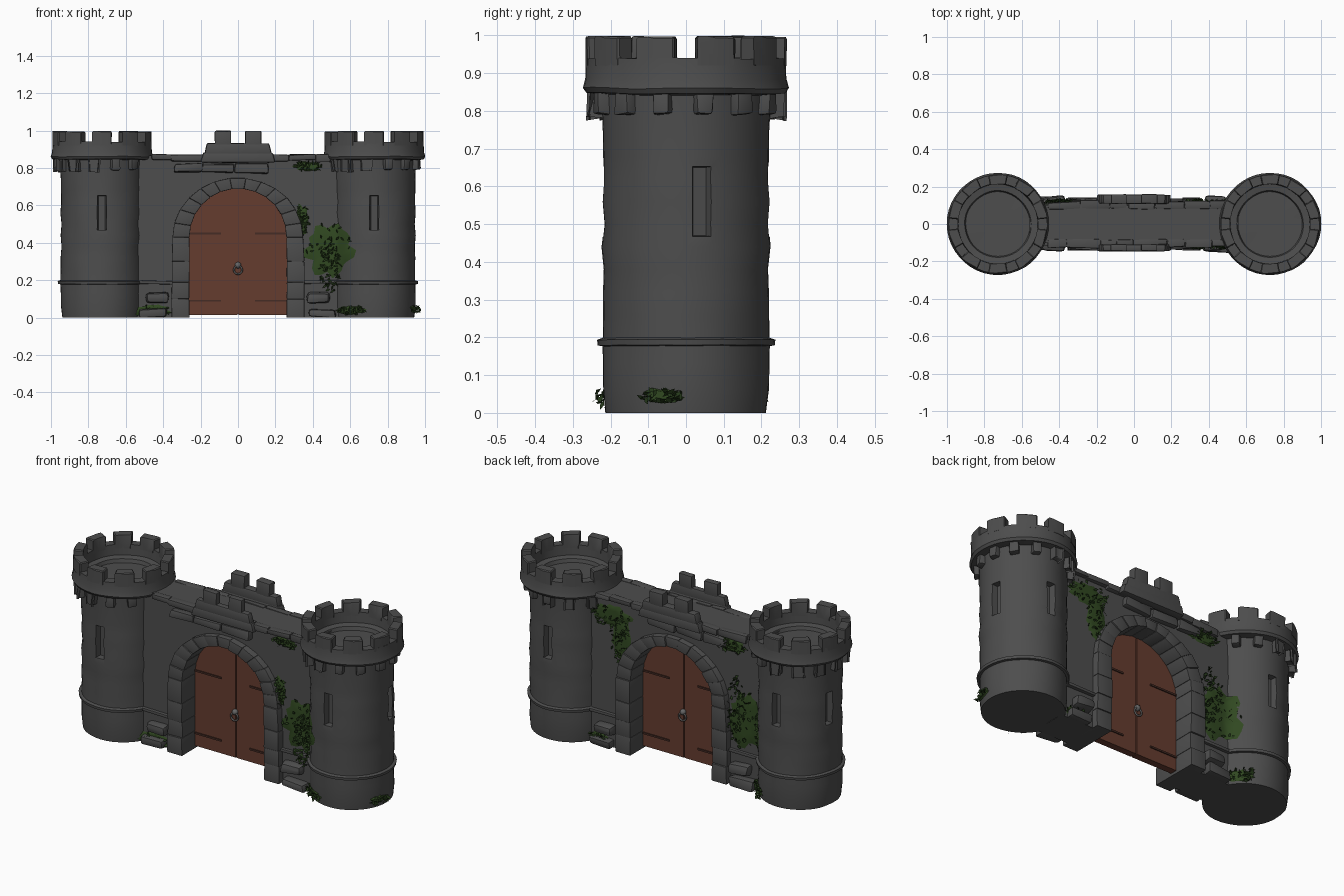
import bpy, bmesh, math, random
from mathutils import Vector, Matrix, noise

random.seed(4)
if "Cube" in bpy.data.objects:
    bpy.data.objects.remove(bpy.data.objects["Cube"])

TOWER_X, TOWER_R, WALL_Y, SPRING = 0.7275, 0.22, 0.1, 0.43


def material(name, color):
    m = bpy.data.materials.new(name)
    m.use_nodes = True
    m.diffuse_color = (*color, 1)
    m.node_tree.nodes["Principled BSDF"].inputs["Base Color"].default_value = (*color, 1)
    return m


STONE = material("grey stone", (0.075, 0.075, 0.075))
WOOD = material("brown wood", (0.13, 0.045, 0.028))
STRAP = material("dark hinge", (0.06, 0.025, 0.018))
IRON = material("grey iron", (0.13, 0.13, 0.13))
MOSS = material("moss green", (0.03, 0.065, 0.015))
LEAF = material("dark leaf", (0.018, 0.04, 0.01))


def finish(name, bm, mats, rough=0.0, angle=35):
    for v in bm.verts:
        v.co += noise.noise_vector(v.co * 7) * rough
        if v.co.z < 0.002:
            v.co.z = 0
    me = bpy.data.meshes.new(name)
    bm.to_mesh(me)
    bm.free()
    for m in mats:
        me.materials.append(m)
    ob = bpy.data.objects.new(name, me)
    bpy.context.collection.objects.link(ob)
    bpy.ops.object.select_all(action="DESELECT")
    ob.select_set(True)
    bpy.context.view_layer.objects.active = ob
    if angle:
        bpy.ops.object.shade_smooth_by_angle(angle=math.radians(angle))
    return ob


def block(bm, lo, hi, bevel=0.008, matrix=Matrix(), taper=1.0, jitter=0.0):
    """Bevelled box between two corners; taper narrows its top in x."""
    lo, hi = Vector(lo), Vector(hi)
    verts = bmesh.ops.create_cube(bm, size=1)["verts"]
    for v in verts:
        k = taper if v.co.z > 0 else 1
        p = (lo + hi) / 2 + Vector((v.co.x * k, v.co.y, v.co.z)) * (hi - lo)
        v.co = matrix @ (p + Vector([random.uniform(-jitter, jitter) for _ in range(3)]))
    if bevel:
        edges = {e for v in verts for e in v.link_edges}
        bmesh.ops.bevel(bm, geom=list(edges), offset=bevel, segments=2, affect="EDGES", profile=0.6)


def prism(bm, outline, y0, y1, bevel=0.0):
    """Extrude an (x, z) outline along y."""
    front = bm.faces.new([bm.verts.new((x, y0, z)) for x, z in outline])
    new = bmesh.ops.extrude_face_region(bm, geom=[front])["geom"]
    back = [g for g in new if isinstance(g, bmesh.types.BMVert)]
    for v in back:
        v.co.y = y1
    verts = list(front.verts) + back
    bmesh.ops.recalc_face_normals(bm, faces=list({f for v in verts for f in v.link_faces}))
    if bevel:
        edges = {e for v in verts for e in v.link_edges}
        bmesh.ops.bevel(bm, geom=list(edges), offset=bevel, segments=2, affect="EDGES", profile=0.6)


def arc(rx, rz, steps, start=0, end=math.pi):
    angles = [start + (end - start) * i / steps for i in range(steps + 1)]
    return [(rx * math.cos(a), SPRING + rz * math.sin(a)) for a in angles]


# Round towers
def tower(name, side):
    body = [(TOWER_R + 0.003 * math.sin(9 * i), 0.26 + 0.06 * i) for i in range(9)]
    profile = [(0, 0), (0.213, 0), (0.22, 0.06), (0.22, 0.13), (0.22, 0.178), (0.233, 0.18),
               (0.235, 0.195), (0.22, 0.2)] + body + [
               (0.225, 0.842), (0.264, 0.846), (0.273, 0.86), (0.266, 0.885), (0.264, 0.94),
               (0.215, 0.94), (0.212, 0.88), (0.178, 0.875), (0.172, 0.855), (0, 0.855)]
    bm = bmesh.new()
    pts = [bm.verts.new((r, 0, z)) for r, z in profile]
    edges = [bm.edges.new(p) for p in zip(pts, pts[1:])]
    bmesh.ops.spin(bm, geom=pts + edges, cent=(0, 0, 0), axis=(0, 0, 1),
                   angle=2 * math.pi, steps=44)
    bmesh.ops.remove_doubles(bm, verts=bm.verts, dist=0.0005)
    bmesh.ops.recalc_face_normals(bm, faces=bm.faces)
    ob = finish(name, bm, [STONE], 0.004, 0)
    ob.location.x = side * TOWER_X

    # Slit windows, cut with tapering boxes
    cb = bmesh.new()
    for turn in (-90, 90, 11 if side > 0 else 169):
        spin = Matrix.Rotation(math.radians(turn), 4, "Z") @ Matrix.Translation((0.215, 0, 0.56))
        for v in bmesh.ops.create_cube(cb, size=1)["verts"]:
            k = 1.25 if v.co.x > 0 else 0.7
            v.co = spin @ Vector((v.co.x * 0.06, v.co.y * k * 0.05, v.co.z * (0.17 + k * 0.015)))
    cutter = finish(name + "_window_cutter", cb, [STONE], 0, 0)
    cutter.location = ob.location
    mod = ob.modifiers.new("windows", "BOOLEAN")
    mod.operation, mod.object, mod.solver = "DIFFERENCE", cutter, "EXACT"
    bpy.context.view_layer.objects.active = ob
    bpy.context.view_layer.update()
    bpy.ops.object.modifier_apply(modifier=mod.name)
    bpy.data.objects.remove(cutter)
    ob.select_set(True)
    bpy.ops.object.shade_smooth_by_angle(angle=math.radians(35))

    # Battlements and corbels around the crown
    centre = Matrix.Translation((side * TOWER_X, 0, 0))
    bm = bmesh.new()
    for i in range(10):
        m = centre @ Matrix.Rotation(math.radians(36 * i - 90), 4, "Z")
        outline = [(r, a) for r, s in ((0.213, 1), (0.266, -1)) for a in (-0.2 * s, 0, 0.2 * s)]
        rings = [[bm.verts.new(m @ Vector((r * math.cos(a), r * math.sin(a), z)))
                  for r, a in outline] for z in (0.92, 0.998 - 0.004 * random.random())]
        fs = [bm.faces.new(rings[0]), bm.faces.new(rings[1])]
        fs += [bm.faces.new((rings[0][j], rings[0][j - 1], rings[1][j - 1], rings[1][j]))
               for j in range(6)]
        bmesh.ops.recalc_face_normals(bm, faces=fs)
        bmesh.ops.bevel(bm, geom=list(rings[1][0].link_edges) + list(rings[1][3].link_edges),
                        offset=0.005, segments=1, affect="EDGES")
    finish(name + "_merlons", bm, [STONE], 0.002)
    bm = bmesh.new()
    for i in range(13):
        m = centre @ Matrix.Rotation(math.tau * i / 13 + 0.2, 4, "Z")
        block(bm, (0.2, -0.024, 0.79), (0.252, 0.024, 0.855), 0.01, m, jitter=0.005)
    finish(name + "_corbels", bm, [STONE])


tower("left_tower", 1)
tower("right_tower", -1)

# Curtain wall with an arched opening
bm = bmesh.new()
opening = [(0.29, 0)] + arc(0.29, 0.28, 20) + [(-0.29, 0)]
prism(bm, [(0.56, 0)] + opening + [(-0.56, 0), (-0.56, 0.868), (0.56, 0.868)], -WALL_Y, WALL_Y)
finish("curtain_wall", bm, [STONE])

# Gate arch stones on the legs and round the top
inner = [(0.26, z) for z in (0, 0.1, 0.19, 0.3)] + arc(0.26, 0.26, 13)
outer = [(0.355, z) for z in (0, 0.1, 0.19, 0.3)] + arc(0.35, 0.318, 13)
inner += [(-x, z) for x, z in inner[3::-1]]
outer += [(-x, z) for x, z in outer[3::-1]]
bm = bmesh.new()
for i in range(len(inner) - 1):
    d = random.uniform(0.132, 0.142)
    prism(bm, [inner[i], outer[i], outer[i + 1], inner[i + 1]], -d, d, 0.005)
finish("gate_arch", bm, [STONE], 0.003)

# Ledge and footing where the wall meets the towers
bm = bmesh.new()
for sx in (-1, 1):
    for sy in (-1, 1):
        xs, ys = sorted((sx * 0.34, sx * 0.54)), sorted((sy * 0.08, sy * 0.118))
        block(bm, (xs[0], ys[0], 0.18), (xs[1], ys[1], 0.198), 0.006)
        ys = sorted((sy * 0.08, sy * 0.145))
        block(bm, (sx * 0.43 - 0.06, ys[0], 0.075), (sx * 0.43 + 0.06, ys[1], 0.135), 0.02, jitter=0.01)
        block(bm, (sx * 0.45 - 0.07, ys[0], 0), (sx * 0.45 + 0.07, ys[1], 0.05), 0.015, jitter=0.01)
finish("wall_ledge_stones", bm, [STONE], 0.006)

# Cornice, gate crest and its two merlons, on both faces
for face, sy in (("front", -1), ("back", 1)):
    bm = bmesh.new()
    x = -0.46
    while x < 0.44:
        w = random.uniform(0.08, 0.19)
        y0, y1 = sorted((sy * 0.08, sy * random.uniform(0.11, 0.128)))
        block(bm, (x, y0, random.uniform(0.825, 0.845)), (min(x + w, 0.5), y1, 0.872), 0.009, jitter=0.004)
        x += w
    y0, y1 = sorted((sy * 0.08, sy * 0.138))
    for a, b in ((-0.34, -0.19), (-0.19, -0.02), (-0.015, 0.16)):
        block(bm, (a, y0, 0.775), (b, y1 - 0.01 * (sy > 0), 0.825), 0.012, jitter=0.008)
    finish(face + "_cornice_stones", bm, [STONE], 0.006)
    bm = bmesh.new()
    y0, y1 = sorted((sy * 0.108, sy * (0.145 if sy < 0 else 0.158)))
    block(bm, (-0.2, y0, 0.83), (0.2, y1, 0.882), 0.01, taper=0.93)
    block(bm, (-0.18, y0, 0.875), (0.18, y1, 0.932), 0.01, taper=0.92)
    for sx in (-1, 1):
        block(bm, (sx * 0.08 - 0.043, y0, 0.92), (sx * 0.08 + 0.043, y1, 0.998), 0.006)
    finish(face + "_gate_crest", bm, [STONE], 0.004)

# Double door
bm = bmesh.new()
leaf = [(0.003, 0.015), (0.268, 0.015)] + arc(0.268, 0.268, 12, 0, math.pi / 2 - 0.011)
prism(bm, leaf, -0.02, 0.02)
prism(bm, [(-x, z) for x, z in leaf], -0.02, 0.02)
block(bm, (-0.01, -0.012, 0.018), (0.01, 0.012, 0.69), 0)
finish("gate_doors", bm, [WOOD])

# Hinge straps and ring handles
bm = bmesh.new()
for sx in (-1, 1):
    for sy in (-1, 1):
        for z in (0.09, 0.45):
            a, b = sorted((sx * 0.09, sx * 0.26))
            block(bm, (a, sy * 0.022 - 0.004, z - 0.005), (b, sy * 0.022 + 0.004, z + 0.005), 0)
finish("door_hinges", bm, [STRAP])
for face, sy in (("front", -1), ("back", 1)):
    bpy.ops.mesh.primitive_torus_add(location=(0, sy * 0.032, 0.255), rotation=(math.pi / 2, 0, 0),
                                     major_radius=0.022, minor_radius=0.005,
                                     major_segments=20, minor_segments=8)
    ring = bpy.context.object
    ring.name = face + "_door_ring"
    ring.data.materials.append(IRON)
    bpy.ops.object.shade_smooth()
    bm = bmesh.new()
    bmesh.ops.create_uvsphere(bm, u_segments=12, v_segments=8, radius=0.017,
                              matrix=Matrix.Translation((0, sy * 0.026, 0.28)))
    finish(face + "_door_knob", bm, [IRON])


# Moss patches hugging the masonry, with loose ivy leaves over them
def surface(x, z, sy, lift):
    d = TOWER_R ** 2 - (abs(x) - TOWER_X) ** 2
    return Vector((x, sy * (max(WALL_Y, math.sqrt(max(d, 0))) + lift), max(z, 0.004)))


def ivy(name, sy, cx, cz, rx, rz, leaves, moss=True, turn=0):
    """turn swings a patch on the left tower round its axis."""
    m = Matrix.Translation((TOWER_X, 0, 0)) @ Matrix.Rotation(turn, 4, "Z") @ Matrix.Translation((-TOWER_X, 0, 0))
    bm = bmesh.new()
    if moss:
        mid, rings, n = bm.verts.new(m @ surface(cx, cz, sy, 0.009)), [], 26
        edge = [random.uniform(0.75, 1.1) for _ in range(n)]
        for k in (0.25, 0.5, 0.75, 1):
            rings.append([bm.verts.new(m @ surface(cx + rx * k * edge[i] * math.cos(math.tau * i / n),
                          cz + rz * k * edge[i] * math.sin(math.tau * i / n), sy, 0.009 if k < 1 else 0.003))
                          for i in range(n)])
        for i in range(n):
            bm.faces.new((mid, rings[0][i - 1], rings[0][i]))
            for a, b in zip(rings, rings[1:]):
                bm.faces.new((a[i - 1], b[i - 1], b[i], a[i]))
        bmesh.ops.recalc_face_normals(bm, faces=bm.faces)
    for _ in range(leaves):
        a, r = random.uniform(0, math.tau), math.sqrt(random.random())
        p = m @ surface(cx + rx * r * math.cos(a), cz + rz * r * math.sin(a), sy, random.uniform(0.008, 0.03))
        u = Vector([random.uniform(-1, 1) for _ in range(3)]).normalized() * 0.014
        w = u.orthogonal().normalized() * 0.007
        f = bm.faces.new([bm.verts.new(p + q) for q in (-u, w, u, -w)])
        f.material_index = 1
    finish(name, bm, [MOSS, LEAF])


ivy("front_ivy_patch", -1, 0.49, 0.36, 0.13, 0.15, 25)
ivy("front_ivy_trail", -1, 0.49, 0.28, 0.06, 0.15, 110, False)
ivy("front_ivy_arch_sprig", -1, 0.34, 0.52, 0.04, 0.09, 60)
ivy("front_top_moss", -1, 0.37, 0.81, 0.08, 0.025, 30)
ivy("front_foot_moss", -1, -0.46, 0.035, 0.1, 0.035, 12)
ivy("left_tower_foot_moss", -1, 0.6, 0.04, 0.08, 0.025, 45)
ivy("back_ivy_patch", 1, -0.46, 0.38, 0.12, 0.17, 40)
ivy("back_ivy_trail", 1, -0.4, 0.45, 0.06, 0.18, 70, False)
ivy("back_top_moss", 1, -0.36, 0.79, 0.1, 0.04, 40)
ivy("back_upper_ivy", 1, 0.4, 0.76, 0.13, 0.06, 40)
ivy("back_hanging_ivy", 1, 0.34, 0.64, 0.06, 0.13, 50)
ivy("back_foot_moss", 1, 0.48, 0.04, 0.06, 0.03, 25)
ivy("right_tower_foot_moss", 1, -0.57, 0.04, 0.06, 0.035, 50)
ivy("left_tower_side_moss", -1, TOWER_X, 0.045, 0.06, 0.02, 30, True, math.radians(74))
